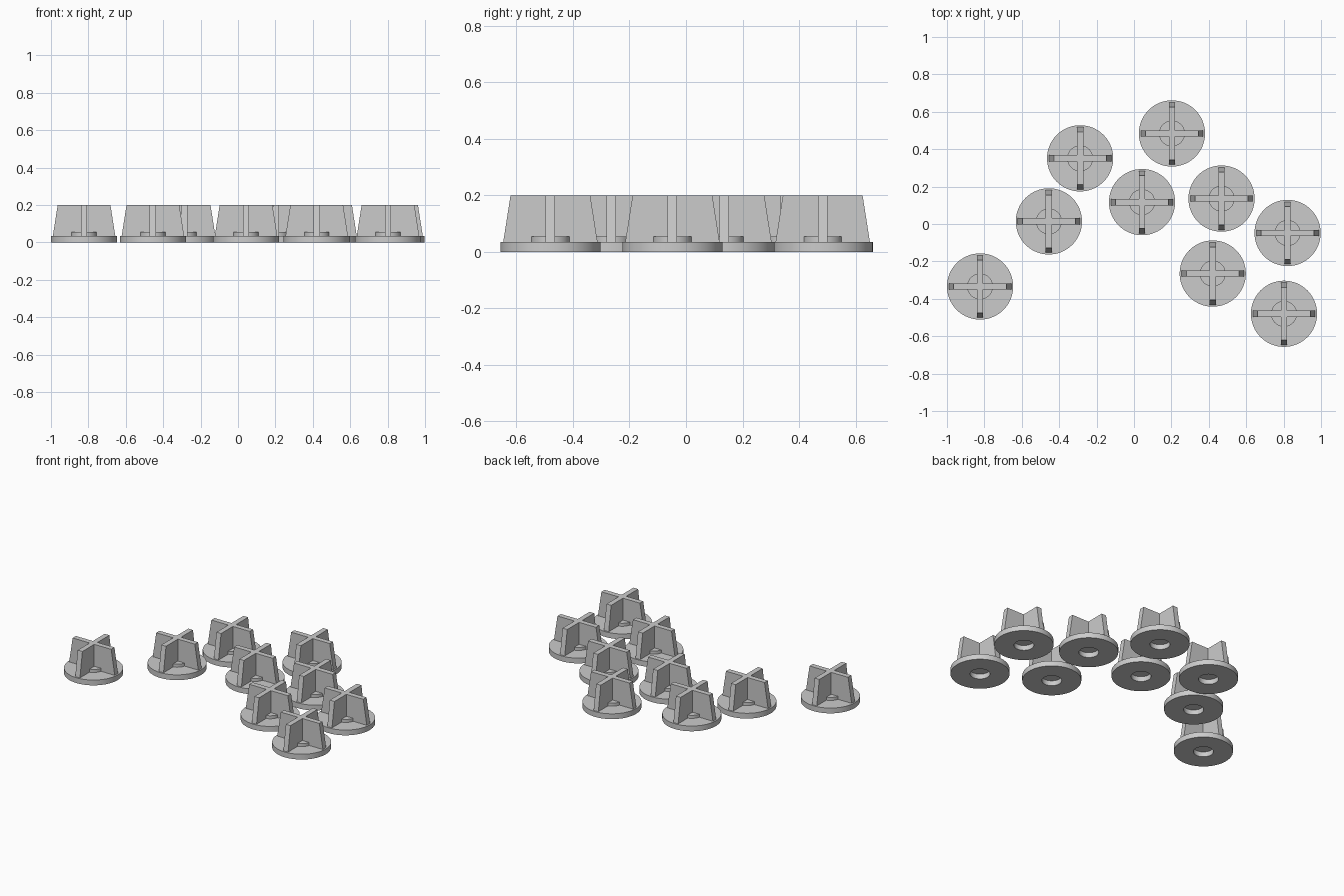
import bpy, bmesh
from math import pi
from mathutils import Matrix, Vector

cube = bpy.data.objects.get("Cube")
if cube:
    bpy.data.objects.remove(cube, do_unlink=True)

# Single plain grey
grey = bpy.data.materials.new("plain grey")
grey.use_nodes = True
grey.diffuse_color = (0.6, 0.6, 0.6, 1)
grey.node_tree.nodes["Principled BSDF"].inputs["Base Color"].default_value = (0.6, 0.6, 0.6, 1)

RADIUS, DISC_TOP, HEIGHT = 0.177, 0.035, 0.2
HUB_RADIUS, HUB_TOP = 0.069, 0.055
HOLE_RADIUS, HOLE_TOP = 0.06, 0.033
FIN_HALF = 0.017


def finish(bm, name):
    bmesh.ops.remove_doubles(bm, verts=bm.verts, dist=1e-5)
    bmesh.ops.recalc_face_normals(bm, faces=bm.faces)
    mesh = bpy.data.meshes.new(name)
    bm.to_mesh(mesh)
    bm.free()
    mesh.materials.append(grey)
    return mesh


def make_base():
    """Round disc with a low hub on top and a blind hole underneath."""
    profile = [(0, HUB_TOP), (HUB_RADIUS, HUB_TOP), (HUB_RADIUS, DISC_TOP),
               (RADIUS, DISC_TOP), (RADIUS, 0), (HOLE_RADIUS, 0),
               (HOLE_RADIUS, HOLE_TOP), (0, HOLE_TOP)]
    bm = bmesh.new()
    verts = [bm.verts.new((r, 0, z)) for r, z in profile]
    edges = [bm.edges.new(pair) for pair in zip(verts, verts[1:])]
    bmesh.ops.spin(bm, geom=verts + edges, cent=(0, 0, 0), axis=(0, 0, 1),
                   angle=2 * pi, steps=64)
    return finish(bm, "base")


def make_fins():
    """Four upright fins as one cross, with ends that lean inward."""
    bm = bmesh.new()

    def cross(z, reach):
        corners = [(FIN_HALF, -FIN_HALF), (reach, -FIN_HALF), (reach, FIN_HALF)]
        return [bm.verts.new(Matrix.Rotation(k * pi / 2, 3, 'Z') @ Vector((x, y, z)))
                for k in range(4) for x, y in corners]

    low = cross(DISC_TOP - 0.001, 0.167)
    high = cross(HEIGHT, 0.141)
    bm.faces.new(low)
    bm.faces.new(high)
    for i in range(len(low)):
        j = (i + 1) % len(low)
        bm.faces.new((low[i], low[j], high[j], high[i]))
    return finish(bm, "fins")


base_mesh, fins_mesh = make_base(), make_fins()

# Scattered copies of the same piece
places = [(-0.823, -0.334), (-0.455, 0.014), (-0.288, 0.351), (0.043, 0.117),
          (0.203, 0.484), (0.468, 0.136), (0.421, -0.265), (0.821, -0.048),
          (0.802, -0.48)]
bases = []
for n, (x, y) in enumerate(places, 1):
    for part, mesh in (("base", base_mesh), ("fins", fins_mesh)):
        obj = bpy.data.objects.new(f"{part}_{n}", mesh)
        obj.location = (x, y, 0)
        bpy.context.collection.objects.link(obj)
        if part == "base":
            bases.append(obj)

# Round walls smooth, rims sharp
bpy.ops.object.select_all(action='DESELECT')
bases[0].select_set(True)
bpy.context.view_layer.objects.active = bases[0]
bpy.ops.object.shade_smooth_by_angle(angle=pi / 6)
